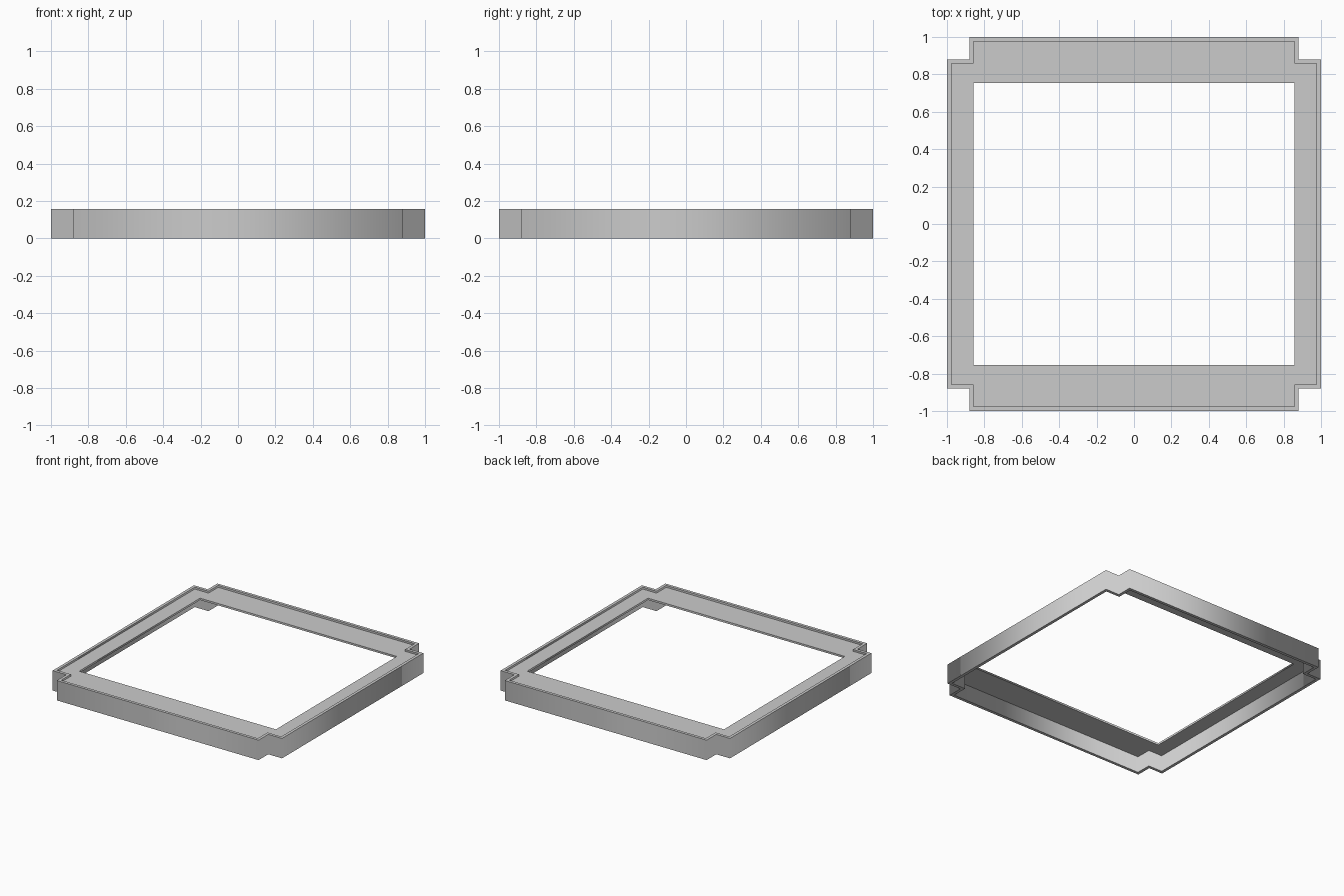
import bpy

if "Cube" in bpy.data.objects:
    bpy.data.objects.remove(bpy.data.objects["Cube"])

HEIGHT = 0.157    # full wall height
WALL = 0.023      # wall thickness
RECESS = 0.015    # plate sits this far below the rim
PLATE = 0.015     # plate thickness


def notched_square(half, notch):
    """Square outline with a square bite out of each corner."""
    corner = [(half, notch), (notch, notch), (notch, half)]
    pts = []
    for _ in range(4):
        pts += corner
        corner = [(-y, x) for x, y in corner]
    return pts


def extruded_frame(name, outer, inner, z0, z1):
    """Fill between two outlines and extrude from z0 to z1."""
    curve = bpy.data.curves.new(name, 'CURVE')
    curve.dimensions = '2D'
    curve.fill_mode = 'BOTH'
    curve.extrude = (z1 - z0) / 2
    for pts in (outer, inner):
        spline = curve.splines.new('POLY')
        spline.points.add(len(pts) - 1)
        for p, (x, y) in zip(spline.points, pts):
            p.co = (x, y, 0, 1)
        spline.use_cyclic_u = True
    temp = bpy.data.objects.new(name + "_profile", curve)
    bpy.context.collection.objects.link(temp)
    deps = bpy.context.evaluated_depsgraph_get()
    mesh = bpy.data.meshes.new_from_object(temp.evaluated_get(deps))
    bpy.data.objects.remove(temp)
    obj = bpy.data.objects.new(name, mesh)
    obj.location.z = (z0 + z1) / 2
    bpy.context.collection.objects.link(obj)
    return obj


outer = notched_square(1.0, 0.88)
inner = notched_square(1.0 - WALL, 0.88 - WALL)
opening = [(0.858, 0.753), (-0.858, 0.753), (-0.858, -0.753), (0.858, -0.753)]

# Thin upright wall around the notched outline
extruded_frame("outer_wall", outer, inner, 0, HEIGHT)

# Recessed flat plate with the rectangular opening
top = HEIGHT - RECESS
extruded_frame("top_plate", inner, opening, top - PLATE, top)
